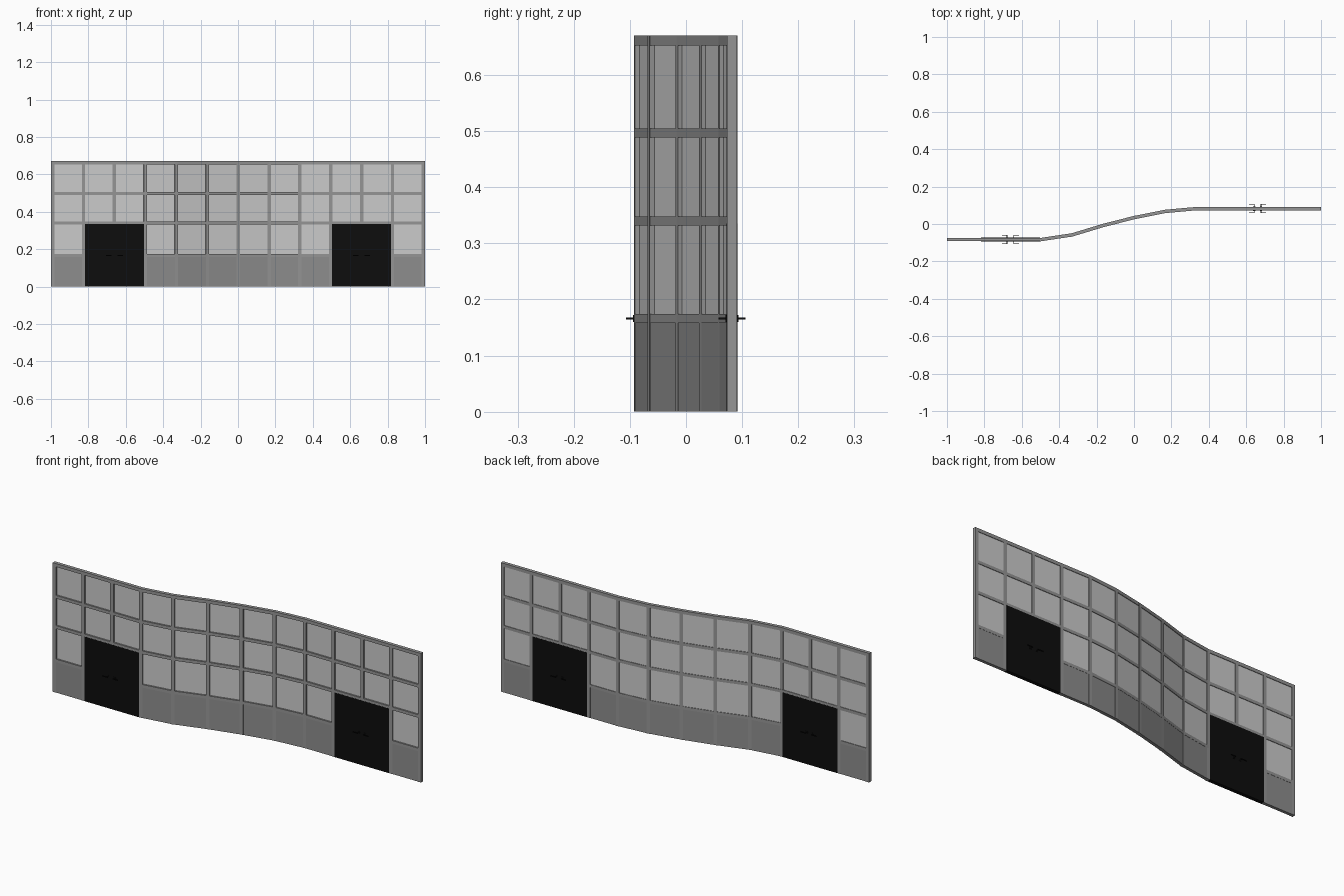
import bpy, bmesh
from mathutils import Vector

if "Cube" in bpy.data.objects:
    bpy.data.objects.remove(bpy.data.objects["Cube"])

H, T = 0.67, 0.009                      # wall height, half thickness
YS = [-.083] * 4 + [-.058, -.008, .034, .067] + [.082] * 5
N = [Vector((-.991 + i * 1.982 / 12, y)) for i, y in enumerate(YS)]


def material(name, v):
    m = bpy.data.materials.new(name)
    m.diffuse_color = (v, v, v, 1)
    m.use_nodes = True
    m.node_tree.nodes["Principled BSDF"].inputs["Base Color"].default_value = m.diffuse_color
    return m


FRAME = material("frame_grey", 0.30)
PANEL = material("panel_grey", 0.27)
GLASS = material("glass_grey", 0.55)
BLACK = material("door_black", 0.004)


def tangent(i):
    a = N[max(i - 1, 0)]
    b = N[min(i + 1, 12)]
    d0 = (N[i] - a).normalized() if i else (b - N[i]).normalized()
    d1 = (b - N[i]).normalized() if i < 12 else d0
    return (d0 + d1).normalized()


def normal(i):
    t = tangent(i)
    return Vector((-t.y, t.x))          # points to the back


def finish(name, bm, mat):
    bmesh.ops.recalc_face_normals(bm, faces=bm.faces)
    me = bpy.data.meshes.new(name)
    bm.to_mesh(me)
    bm.free()
    me.materials.append(mat)
    ob = bpy.data.objects.new(name, me)
    bpy.context.collection.objects.link(ob)
    return ob


def strip(bm, i, j, z0, z1, o0, o1):
    """Closed band along wall nodes i..j, between heights and offsets."""
    rings = []
    for k in range(i, j + 1):
        n = normal(k)
        ring = []
        for o, z in ((o0, z0), (o1, z0), (o1, z1), (o0, z1)):
            p = N[k] + n * o
            ring.append(bm.verts.new((p.x, p.y, z)))
        rings.append(ring)
    for a, b in zip(rings, rings[1:]):
        for q in range(4):
            bm.faces.new((a[q], b[q], b[(q + 1) % 4], a[(q + 1) % 4]))
    bm.faces.new(rings[0])
    bm.faces.new(rings[-1])


def block(bm, c, t, half_w, half_d, z0, z1):
    """Upright box centred on plan point c, turned along direction t."""
    n = Vector((-t.y, t.x))
    v = []
    for z in (z0, z1):
        for s, d in ((-1, -1), (1, -1), (1, 1), (-1, 1)):
            p = c + t * half_w * s + n * half_d * d
            v.append(bm.verts.new((p.x, p.y, z)))
    for f in ((0, 1, 2, 3), (4, 5, 6, 7), (0, 1, 5, 4), (1, 2, 6, 5),
              (2, 3, 7, 6), (3, 0, 4, 7)):
        bm.faces.new([v[q] for q in f])


# horizontal rails
bm = bmesh.new()
for z0, z1 in ((.653, H), (.489, .505), (.332, .348)):
    strip(bm, 0, 12, z0, z1, -T, T)
for i, j in ((0, 1), (3, 9), (11, 12)):
    strip(bm, i, j, .158, .174, -T, T)
finish("rails", bm, FRAME)

# vertical posts, stopping above the doors
bm = bmesh.new()
for i in range(13):
    block(bm, N[i], tangent(i), .009, T, .34 if i in (2, 10) else 0, H)
finish("posts", bm, FRAME)

# solid lower panels
bm = bmesh.new()
for i, j in ((0, 1), (3, 9), (11, 12)):
    strip(bm, i, j, 0, .16, -T + .001, T - .001)
finish("lower_panels", bm, PANEL)

# glass panes set toward the back of the frame
bm = bmesh.new()
for i in range(12):
    strip(bm, i, i + 1, .34, .66, -.001, .006)
    if i not in (1, 2, 9, 10):
        strip(bm, i, i + 1, .166, .34, -.001, .006)
finish("window_glass", bm, GLASS)

# double doors with lever handles on both faces
X = Vector((1, 0))
for side, k in (("left", 2), ("right", 10)):
    c = N[k]
    bm = bmesh.new()
    for s in (-1, 1):
        block(bm, c + X * s * .0785, X, .0783, T + .0005, 0, .335)
    finish(side + "_doors", bm, BLACK)
    bm = bmesh.new()
    for s in (-1, 1):
        for d in (-1, 1):
            def at(x, y):
                return c + Vector((s * x, d * y))
            block(bm, at(.018, .0102), X, .006, .001, .160, .172)    # rose
            block(bm, at(.018, .017), X, .002, .007, .164, .168)     # stem
            block(bm, at(.0305, .0225), X, .0145, .0015, .164, .168)  # lever
    finish(side + "_door_handles", bm, BLACK)
